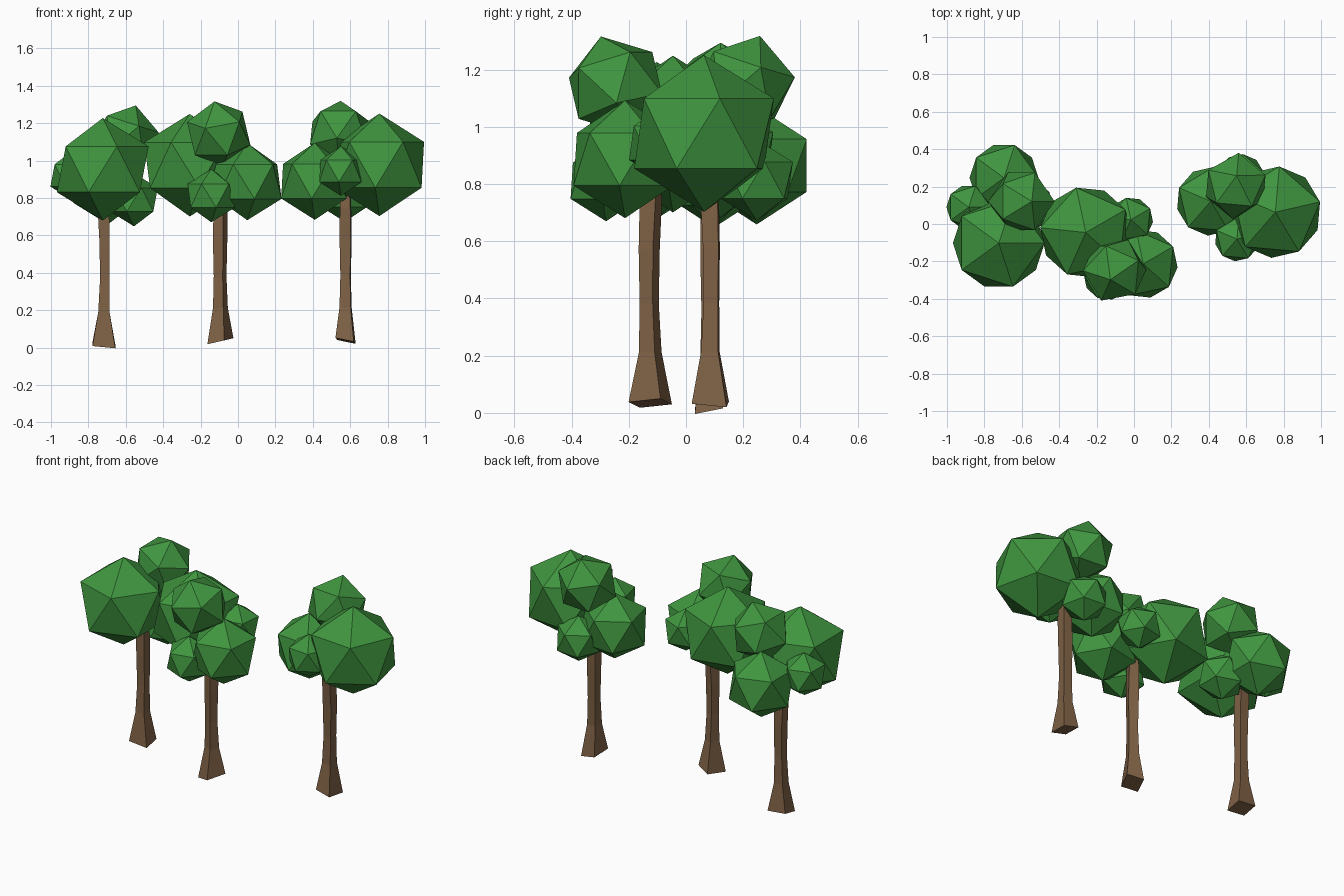
import bpy
import bmesh
from math import radians
from mathutils import Matrix, Vector

cube = bpy.data.objects.get("Cube")
if cube:
    bpy.data.objects.remove(cube, do_unlink=True)


def material(name, color):
    mat = bpy.data.materials.new(name)
    mat.use_nodes = True
    mat.diffuse_color = color
    mat.node_tree.nodes["Principled BSDF"].inputs["Base Color"].default_value = color
    return mat


leaf_green = material("leaf green", (0.05, 0.30, 0.05, 1))
bark_brown = material("bark brown", (0.21, 0.12, 0.06, 1))


def add_object(name, bm, mat, matrix):
    bmesh.ops.recalc_face_normals(bm, faces=bm.faces[:])
    mesh = bpy.data.meshes.new(name)
    bm.to_mesh(mesh)
    bm.free()
    mesh.materials.append(mat)
    obj = bpy.data.objects.new(name, mesh)
    obj.matrix_world = matrix
    bpy.context.collection.objects.link(obj)


# Trunk rings: height, centre x, half width, half depth
TRUNK = [
    (0.012, 0.0, 0.061, 0.049),
    (0.19, 0.0, 0.030, 0.030),
    (0.36, 0.004, 0.025, 0.026),
    (0.55, 0.004, 0.027, 0.030),
    (0.72, -0.002, 0.030, 0.028),
    (0.92, 0.0, 0.026, 0.026),
]

# Leaf clumps: name, centre, radius, tilt
CLUMPS = [
    ("main", (-0.006, -0.182, 0.953), 0.274, 0),
    ("top", (0.115, 0.041, 1.123), 0.180, 18),
    ("side", (0.022, 0.167, 0.865), 0.206, 0),
    ("small_high", (-0.167, 0.010, 0.920), 0.133, 0),
    ("small_low", (0.161, 0.018, 0.790), 0.142, 0),
]


def trunk(name, matrix):
    bm = bmesh.new()
    rings = []
    for i, (z, cx, hx, hy) in enumerate(TRUNK):
        ring = []
        for sx, sy in ((-1, -1), (1, -1), (1, 1), (-1, 1)):
            # the foot is cut at a slight slant
            slant = 0.01 * sy - 0.006 * sx if i == 0 else 0
            ring.append(bm.verts.new((cx + sx * hx, sy * hy, z + slant)))
        rings.append(ring)
    for low, high in zip(rings, rings[1:]):
        for k in range(4):
            n = (k + 1) % 4
            bm.faces.new((low[k], low[n], high[n], high[k]))
    bm.faces.new(rings[0][::-1])
    bm.faces.new(rings[-1])
    add_object(name, bm, bark_brown, matrix)


def clump(name, centre, radius, tilt, matrix):
    bm = bmesh.new()
    place = Matrix.Translation(centre) @ Matrix.Rotation(radians(tilt), 4, "Y")
    bmesh.ops.create_icosphere(bm, subdivisions=1, radius=radius, matrix=place)
    add_object(name, bm, leaf_green, matrix)


# Three copies of one tree, each turned about its trunk
TREES = [
    ("right", (-0.717, 0.080, 0.0), 0),
    ("middle", (-0.094, -0.125, 0.022), -114),
    ("left", (0.575, 0.085, 0.024), 85),
]
for side, spot, turn in TREES:
    matrix = Matrix.Translation(Vector(spot)) @ Matrix.Rotation(radians(turn), 4, "Z")
    trunk(side + "_tree_trunk", matrix)
    for part, centre, radius, tilt in CLUMPS:
        clump(f"{side}_tree_{part}_leaves", centre, radius, tilt, matrix)
